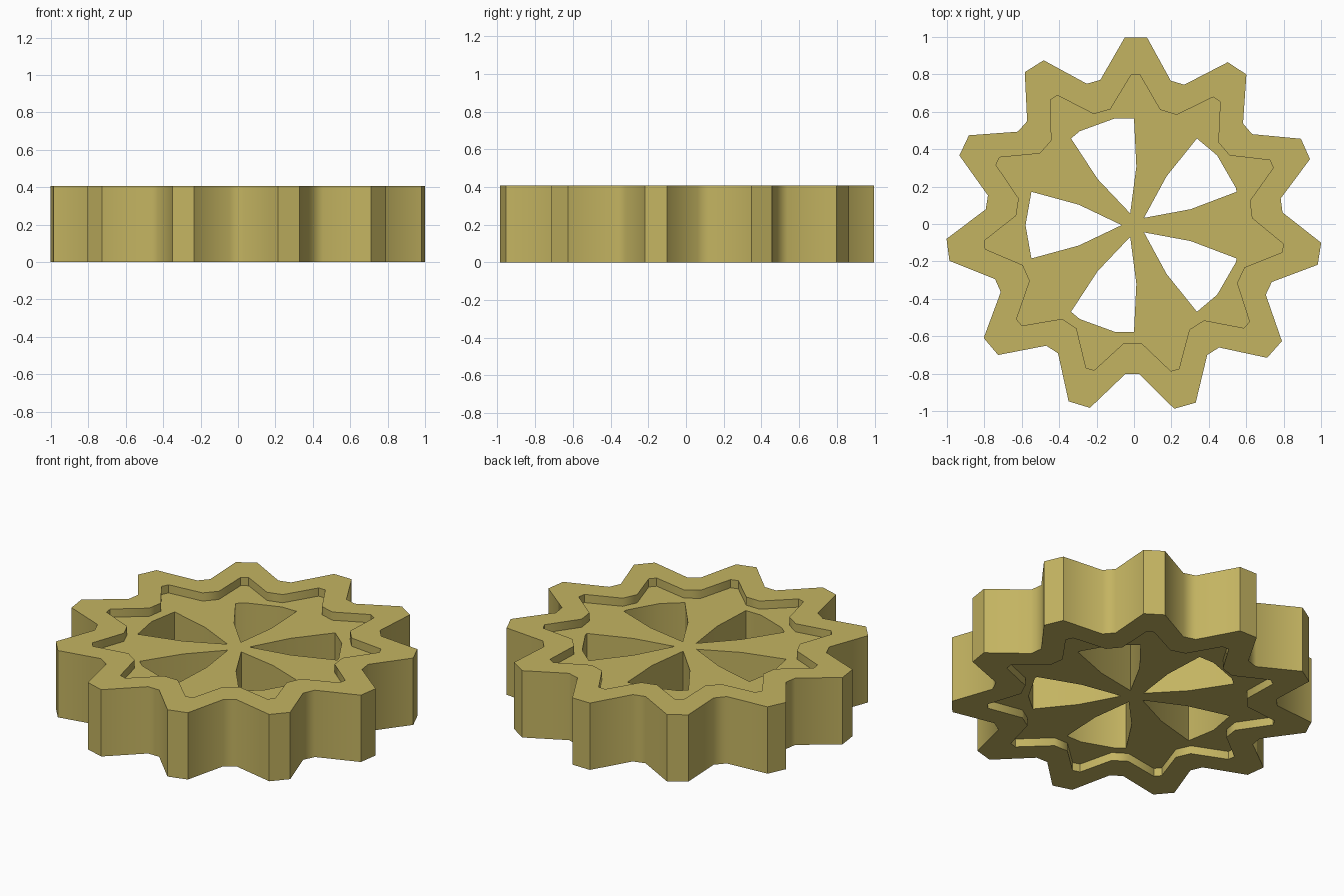
import bpy, bmesh, math

if "Cube" in bpy.data.objects:
    bpy.data.objects.remove(bpy.data.objects["Cube"])

TOP, RECESS, CY = 0.408, 0.05, -0.006
TEETH, SPOKES = 11, 5


def polar(r, deg):
    a = math.radians(deg)
    return (r * math.cos(a), r * math.sin(a) + CY)


def star(tip_r, tip_half, root_r, root_half):
    """Toothed outline: four points per tooth."""
    pts, step = [], 360 / TEETH
    for i in range(TEETH):
        a = 89.4 + i * step
        pts += [polar(tip_r, a - tip_half), polar(tip_r, a + tip_half),
                polar(root_r, a + step / 2 - root_half),
                polar(root_r, a + step / 2 + root_half)]
    return pts


def window(c):
    """Hole between two spokes; its outer edge follows an 18-sided ring."""
    angles = [c - 18] + [a for a in range(0, 360, 20) if c - 17.5 < a < c + 17.5] + [c + 18]
    pts = []
    for a in angles:
        off = (a % 20) - 10
        pts.append(polar(0.58 * math.cos(math.radians(10)) / math.cos(math.radians(off)), a))
    return pts + [polar(0.314, c + 20.3), polar(0.066, c), polar(0.314, c - 20.3)]


bm = bmesh.new()


def loop(pts, z):
    return [bm.verts.new((x, y, z)) for x, y in pts]


def band(a, b):
    n = len(a)
    for i in range(n):
        bm.faces.new((a[i], a[(i + 1) % n], b[(i + 1) % n], b[i]))


def edges_of(vs):
    return [bm.edges.get((vs[i], vs[(i + 1) % len(vs)])) for i in range(len(vs))]


outer = star(1.005, 3.4, 0.797, 2.7)
inner = star(0.805, 1.6, 0.632, 4.2)
holes = [window(36 + i * 72) for i in range(SPOKES)]

# Toothed rim: outer wall, flat faces and recess walls on both sides
out_b, out_t = loop(outer, 0), loop(outer, TOP)
in_b, in_t = loop(inner, 0), loop(inner, TOP)
web_b, web_t = loop(inner, RECESS), loop(inner, TOP - RECESS)
band(out_b, out_t)
band(out_t, in_t)
band(in_t, web_t)
band(out_b, in_b)
band(in_b, web_b)

# Recessed web with five through windows
hole_b = [loop(h, RECESS) for h in holes]
hole_t = [loop(h, TOP - RECESS) for h in holes]
for b, t in zip(hole_b, hole_t):
    band(b, t)
for rim, cut, nz in ((web_t, hole_t, 1), (web_b, hole_b, -1)):
    es = edges_of(rim)
    for h in cut:
        es += edges_of(h)
    bmesh.ops.triangle_fill(bm, edges=es, use_beauty=True, normal=(0, 0, nz))

bmesh.ops.recalc_face_normals(bm, faces=bm.faces[:])
mesh = bpy.data.meshes.new("gear_wheel")
bm.to_mesh(mesh)
bm.free()
gear = bpy.data.objects.new("gear_wheel", mesh)
bpy.context.collection.objects.link(gear)

# Brass colour
brass = bpy.data.materials.new("brass")
brass.diffuse_color = (0.55, 0.455, 0.12, 1)
brass.use_nodes = True
brass.node_tree.nodes["Principled BSDF"].inputs["Base Color"].default_value = brass.diffuse_color
mesh.materials.append(brass)

# Soft tooth roots, sharp tips
bpy.context.view_layer.objects.active = gear
gear.select_set(True)
bpy.ops.object.shade_smooth_by_angle(angle=math.radians(50))
